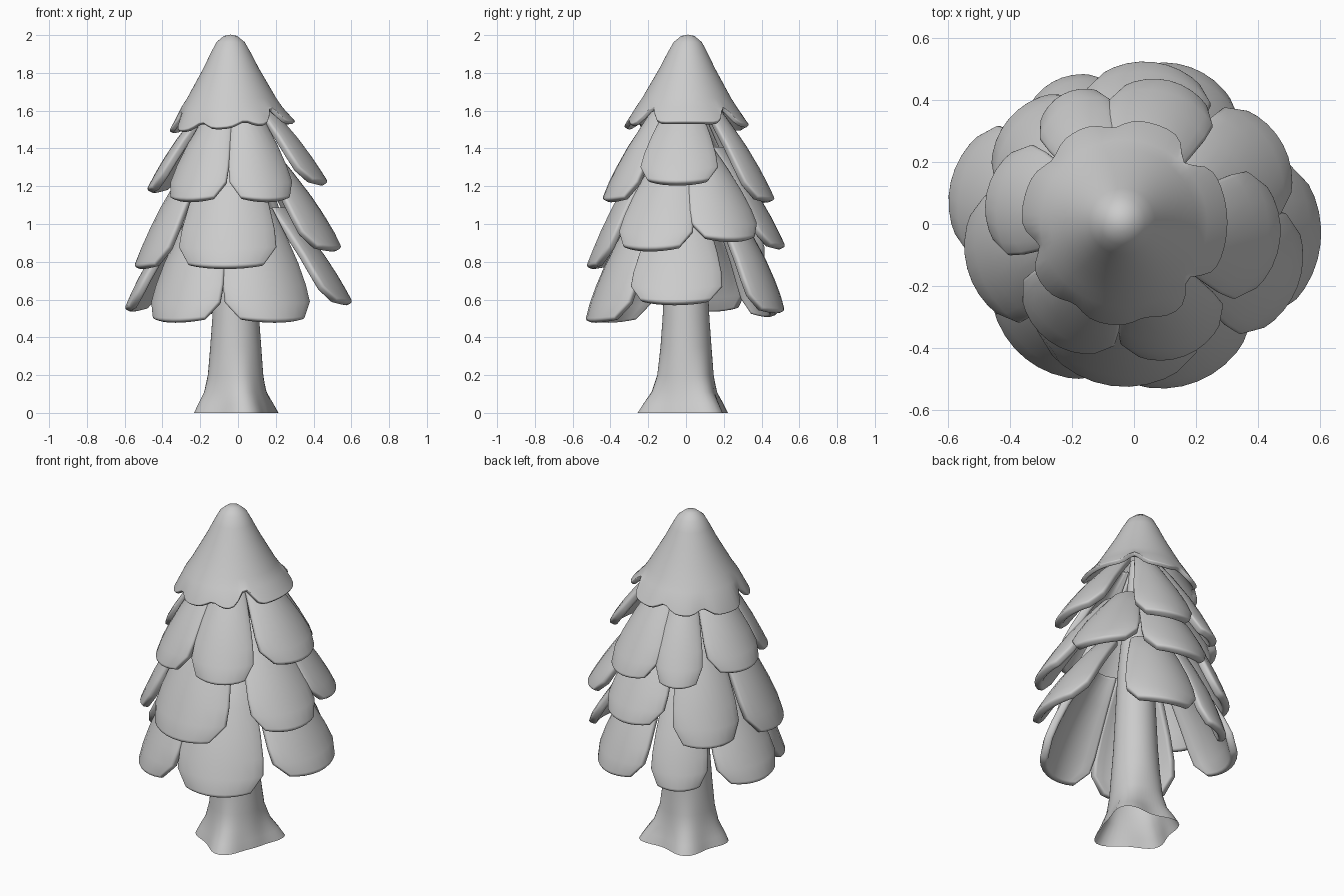
import bpy, bmesh
from math import sin, cos, pi, radians, exp

if "Cube" in bpy.data.objects:
    bpy.data.objects.remove(bpy.data.objects["Cube"])


def make_object(name, bm, thickness=0, bevel=0):
    bmesh.ops.recalc_face_normals(bm, faces=bm.faces)
    me = bpy.data.meshes.new(name)
    bm.to_mesh(me)
    bm.free()
    ob = bpy.data.objects.new(name, me)
    bpy.context.collection.objects.link(ob)
    if thickness:
        m = ob.modifiers.new("Thickness", 'SOLIDIFY')
        m.thickness, m.offset = thickness, 0
    if bevel:
        m = ob.modifiers.new("Rounded edges", 'BEVEL')
        m.width, m.segments, m.limit_method = bevel, 3, 'ANGLE'
        m.angle_limit = radians(50)
    bpy.ops.object.select_all(action='DESELECT')
    ob.select_set(True)
    bpy.context.view_layer.objects.active = ob
    bpy.ops.object.shade_smooth_by_angle(angle=radians(40))
    return ob


def skin(bm, rows, closed):
    for a, b in zip(rows, rows[1:]):
        n = len(a)
        for i in range(n if closed else n - 1):
            j = (i + 1) % n
            bm.faces.new((a[i], a[j], b[j], b[i]))


def bumps(deg, peaks, width):
    """Sum of soft bumps (angle, height) around the axis."""
    return sum(h * exp(-(((deg - p + 180) % 360 - 180) / width) ** 2) for p, h in peaks)


# Curved leaf plate: wraps the tree axis, clipped lower corners
def leaf(name, angle, half, z_low, r_low, r_top, z_top):
    bm = bmesh.new()
    rows = []
    for t, w in ((0, 1.05), (.25, 1.05), (.5, 1.04), (.7, 1.02), (.85, .97), (1, .66)):
        row = []
        for i in range(9):
            u = i / 4 - 1
            a = radians(angle + half * w * u)
            r = r_top + (r_low - r_top) * t + .025 * sin(pi * t) - .03 * u * u
            z = z_top + (z_low - z_top) * t + .015 * t * u * u
            row.append(bm.verts.new((r * cos(a) - .015 * (1 - t), r * sin(a), z)))
        rows.append(row)
    skin(bm, rows, False)
    make_object(name, bm, .045, .015)


# Tiers: top radius, top height, then (angle, half width, low z, low radius)
tiers = {
    "lower_leaf": (.25, 1.08, [(-129, 29, .48, .54), (-68, 31, .48, .53), (-6, 28, .575, .59),
                               (70, 26, .53, .52), (120, 20, .51, .51), (167, 24, .54, .59)]),
    "middle_leaf": (.18, 1.40, [(-98, 36, .765, .51), (-21, 26, .86, .55), (28, 25, .91, .53),
                                (83, 27, .87, .51), (140, 25, .765, .51), (195, 27, .765, .54)]),
    "upper_leaf": (.10, 1.68, [(-126, 28, 1.12, .45), (-69, 28, 1.12, .44), (-6, 32, 1.21, .46),
                               (76, 26, 1.12, .46), (119, 19, 1.11, .46), (168, 27, 1.17, .47)]),
}
for name, (r_top, z_top, leaves) in tiers.items():
    for i, (ang, half, z, r) in enumerate(leaves):
        leaf(f"{name}_{i + 1}", ang, half, z, r, r_top, z_top)

# Treetop cap: rounded cone with a notched hem
bm = bmesh.new()
N = 72
profile = [(.03, 1.984), (.065, 1.955), (.095, 1.90), (.135, 1.82), (.18, 1.74), (.225, 1.66), (.258, 1.61)]
notches = [(-42, .9), (45, .9), (97, .4), (139, .4), (195, .8), (238, .4), (282, .3)]
rows = []
for r, z in profile:
    k = (2 - z) * 2
    rows.append([bm.verts.new((r * cos(2 * pi * i / N) - .04 + .01 * k,
                               r * sin(2 * pi * i / N) + .01 * (1 - k), z)) for i in range(N)])
hem = []
for i in range(N):
    a = 2 * pi * i / N
    drop = 1 - bumps(360 * i / N, notches, 9)
    r = .262 + .062 * drop
    hem.append(bm.verts.new((r * cos(a) - .03, r * sin(a) + .005, 1.60 - .09 * drop + .025 * cos(a))))
rows.append(hem)
skin(bm, rows, True)
tip = bm.verts.new((-.04, .01, 1.99))
for i in range(N):
    bm.faces.new((tip, rows[0][i], rows[0][(i + 1) % N]))
make_object("treetop_cap", bm, .025, .006)

# Trunk: tapered, open at the bottom, with flared roots
bm = bmesh.new()
N = 48
roots = [(38, .085), (122, .065), (200, .045), (285, .08)]
rows = []
for z, r, flare in ((0, .185, 1), (.05, .172, .75), (.11, .155, .4), (.2, .145, .12),
                    (.35, .135, 0), (.5, .124, 0), (1.0, .1, 0), (1.4, .06, 0), (1.7, .03, 0)):
    row = []
    for i in range(N):
        a = 2 * pi * i / N
        rr = r + flare * bumps(360 * i / N, roots, 24)
        row.append(bm.verts.new((rr * cos(a) - .012, rr * sin(a), z)))
    rows.append(row)
skin(bm, rows, True)
bm.faces.new(rows[-1])
make_object("trunk", bm)
